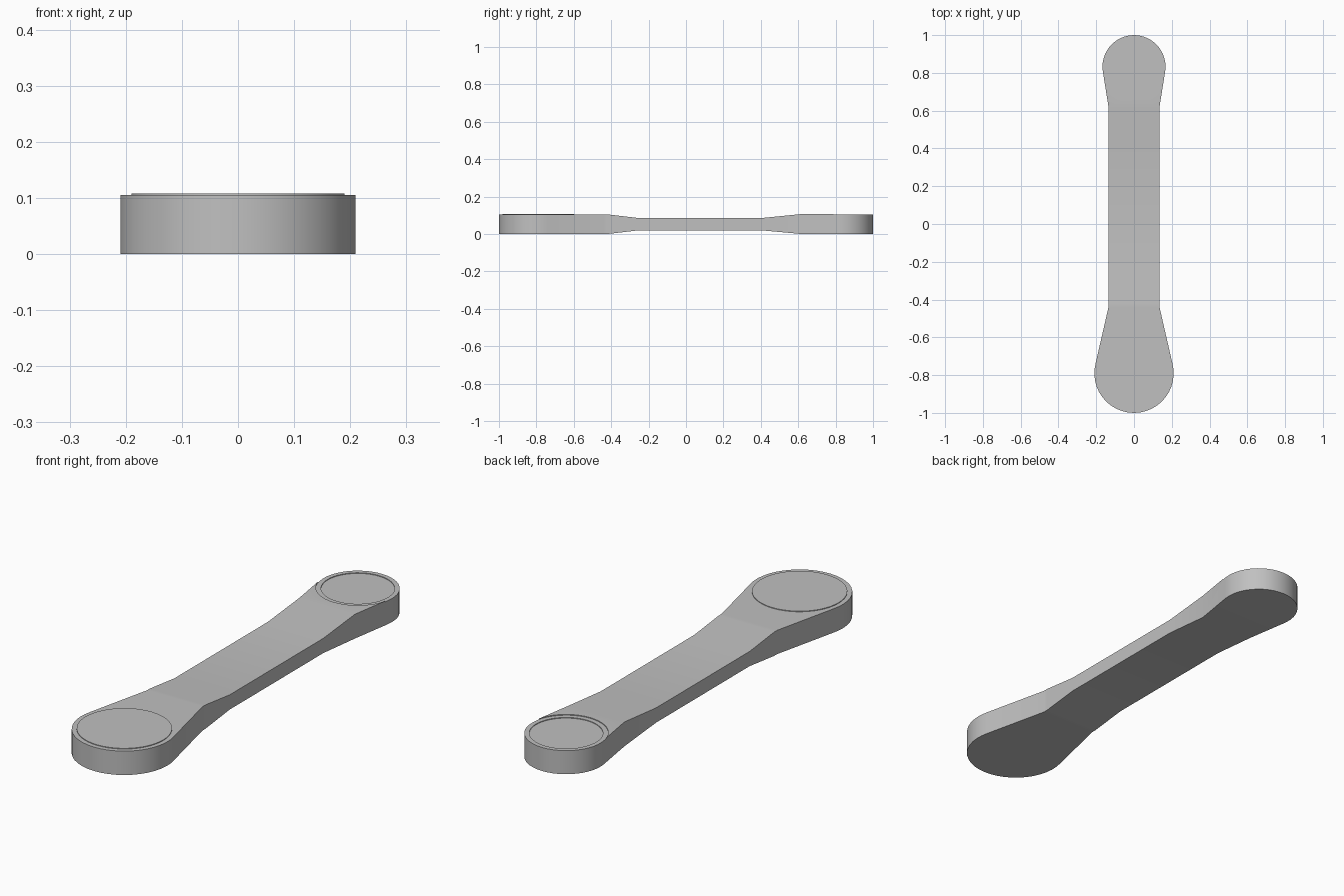
import bpy, bmesh
from math import sin, cos, radians

cube = bpy.data.objects.get("Cube")
if cube:
    bpy.data.objects.remove(cube, do_unlink=True)

grey = bpy.data.materials.new("plain grey")
grey.use_nodes = True
grey.diffuse_color = (0.53, 0.53, 0.53, 1)
grey.node_tree.nodes["Principled BSDF"].inputs["Base Color"].default_value = (0.53, 0.53, 0.53, 1)

BIG_Y, BIG_R = -0.79, 0.21
SMALL_Y, SMALL_R = 0.833, 0.167
NECK = 0.135
SEAT_TOP = 0.1035


def add_object(name, bm):
    mesh = bpy.data.meshes.new(name)
    bmesh.ops.recalc_face_normals(bm, faces=bm.faces)
    bm.to_mesh(mesh)
    bm.free()
    mesh.materials.append(grey)
    obj = bpy.data.objects.new(name, mesh)
    bpy.context.collection.objects.link(obj)
    return obj


def disc(name, y, radius, low, high):
    bm = bmesh.new()
    bmesh.ops.create_cone(bm, cap_ends=True, segments=48, radius1=radius,
                          radius2=radius, depth=high - low)
    bmesh.ops.translate(bm, vec=(0, y, (low + high) / 2), verts=bm.verts)
    return add_object(name, bm)


def smooth(obj):
    bpy.ops.object.select_all(action='DESELECT')
    obj.select_set(True)
    bpy.context.view_layer.objects.active = obj
    bpy.ops.object.shade_smooth_by_angle(angle=radians(30))


def height(y):
    # Bottom and top of the arm, thinner in the middle
    t = min(max((y + 0.25) / -0.17, (y - 0.4) / 0.2, 0), 1)
    top = 0.105 if y < 0 else 0.107
    return 0.02 * (1 - t), 0.085 + (top - 0.085) * t


# Arm outline: rounded large end, straight neck, rounded small end
STEPS = 12
outline = []
for i in range(STEPS + 1):
    a = radians(-90 + 105 * i / STEPS)
    outline.append((BIG_R * cos(a), BIG_Y + BIG_R * sin(a)))
outline += [(NECK, y) for y in (-0.44, -0.25, 0.4, 0.62)]
# Shoulder where the full thickness starts
outline.insert(STEPS + 2, (NECK, -0.42))
for i in range(STEPS + 1):
    a = radians(-10 + 100 * i / STEPS)
    outline.append((SMALL_R * cos(a), SMALL_Y + SMALL_R * sin(a)))

# Loft rectangular sections along the arm
bm = bmesh.new()
rows = []
for w, y in outline:
    low, high = height(y)
    rows.append([bm.verts.new(p) for p in
                 ((-w, y, low), (w, y, low), (w, y, high), (-w, y, high))])
for a, b in zip(rows, rows[1:]):
    for k in range(4):
        n = (k + 1) % 4
        bm.faces.new((a[k], a[n], b[n], b[k]))
bmesh.ops.remove_doubles(bm, verts=bm.verts, dist=0.0001)
arm = add_object("arm", bm)

# Lower round seat on the small end, with a shallow dish inside it
cutters = [disc("seat_cutter", SMALL_Y, SMALL_R + 0.001, SEAT_TOP, 0.2),
           disc("dish_cutter", SMALL_Y, 0.147, SEAT_TOP - 0.003, 0.2)]
bpy.context.view_layer.objects.active = arm
for cutter in cutters:
    cutter.hide_render = True
    mod = arm.modifiers.new("cut", 'BOOLEAN')
    mod.operation = 'DIFFERENCE'
    mod.solver = 'EXACT'
    mod.object = cutter
    bpy.ops.object.modifier_apply(modifier=mod.name)
    bpy.data.objects.remove(cutter, do_unlink=True)
smooth(arm)

# Thin raised cap on the large end
smooth(disc("large_end_cap", BIG_Y, 0.19, 0.1, 0.108))
